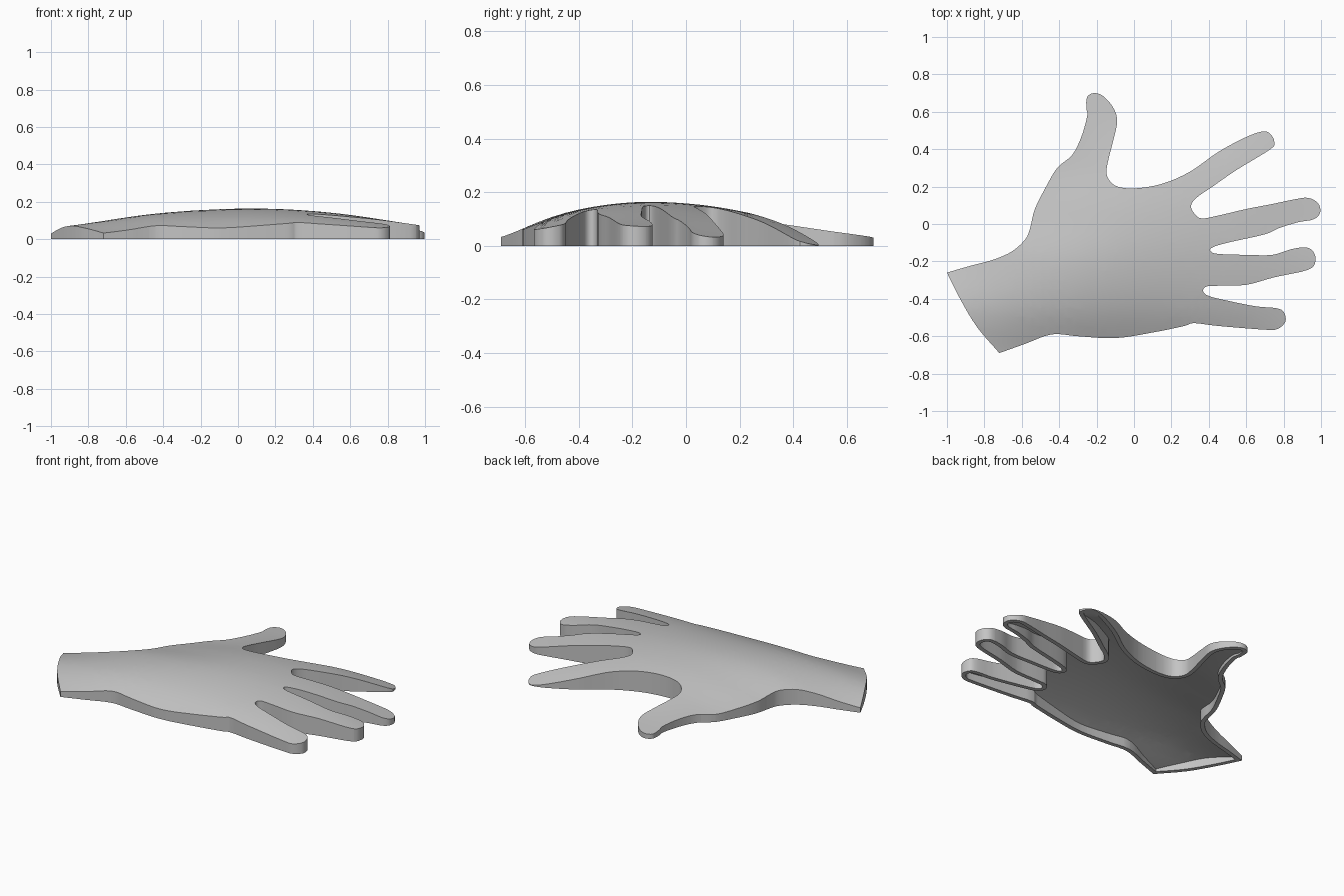
import bpy
import bmesh
from mathutils import Vector

WALL = 0.025      # thickness of the hollow shell
CELL = 0.05       # spacing of the cuts that let the back of the hand curve

default = bpy.data.objects.get("Cube")
if default:
    bpy.data.objects.remove(default, do_unlink=True)

# Outline of the hand, part by part, counter-clockwise
wrist_cut = [(-1, -.26), (-.93, -.4), (-.84, -.55), (-.72, -.69)]
palm_edge = [(-.72, -.69), (-.58, -.64), (-.44, -.59), (-.3, -.6), (-.1, -.61),
             (.1, -.58), (.27, -.545), (.32, -.53)]
little_finger = [(.45, -.545), (.7, -.565), (.77, -.56), (.81, -.52), (.8, -.47),
                 (.76, -.45), (.65, -.44), (.5, -.41), (.4, -.385), (.37, -.36),
                 (.385, -.335)]
ring_finger = [(.45, -.33), (.6, -.325), (.75, -.285), (.93, -.245), (.97, -.2),
               (.96, -.15), (.92, -.125), (.84, -.135), (.74, -.165), (.6, -.165),
               (.45, -.16), (.41, -.145), (.42, -.125)]
middle_finger = [(.5, -.1), (.7, -.055), (.78, -.02), (.88, .01), (.96, .025),
                 (.995, .06), (.985, .11), (.93, .14), (.85, .13), (.73, .105),
                 (.6, .08), (.45, .045), (.36, .03), (.32, .06), (.305, .1)]
index_finger = [(.34, .145), (.42, .2), (.55, .29), (.73, .4), (.75, .44),
                (.73, .48), (.69, .495), (.6, .465), (.45, .385), (.3, .28),
                (.15, .215), (0, .19), (-.1, .205)]
thumb = [(-.145, .26), (-.14, .33), (-.11, .45), (-.09, .55), (-.11, .62),
         (-.16, .68), (-.21, .7), (-.25, .68), (-.255, .62), (-.25, .58),
         (-.28, .47), (-.33, .37), (-.41, .3)]
thumb_side = [(-.47, .2), (-.53, .08), (-.555, -.02), (-.58, -.08), (-.65, -.145),
              (-.75, -.19), (-.88, -.225), (-1, -.26)]

# Height of the domed back: one row per x station, from little finger to thumb
X0, DX, Y0, DY = -1, .5, -.7, .25
dome = [
    [.03, .06, .02, -.01, 0, 0, 0],
    [.03, .115, .127, .08, .035, .02, 0],
    [.02, .122, .162, .15, .105, .055, .025],
    [.025, .107, .14, .132, .09, .012, -.05],
    [.03, .06, .07, .038, 0, -.05, -.1],
]


def cubic(a, b, c, d, t):
    """Smooth curve from b to c."""
    return b + .5 * t * (c - a + t * (2*a - 5*b + 4*c - d + t * (3*(b - c) + d - a)))


def sample(values, s):
    """Smooth value at position s along evenly spaced values."""
    last = len(values) - 1
    s = min(max(s, 0), last)
    i = min(int(s), last - 1)
    first = values[i-1] if i > 0 else 2 * values[0] - values[1]
    end = values[i+2] if i + 2 <= last else 2 * values[last] - values[last-1]
    return cubic(first, values[i], values[i+1], end, s - i)


def height(x, y):
    return sample([sample(row, (y - Y0) / DY) for row in dome], (x - X0) / DX)


def spline(points, steps):
    """Smooth open path through the points, without its last point."""
    pts = [Vector(p) for p in points]
    return [sample(pts, i + k / steps) for i in range(len(pts) - 1) for k in range(steps)]


def inset(path, distance):
    """Path moved inwards, with mitred corners."""
    result = []
    for i, p in enumerate(path):
        d1 = (p - path[i-1]).normalized()
        d2 = (path[(i+1) % len(path)] - p).normalized()
        n1, n2 = Vector((-d1.y, d1.x)), Vector((-d2.y, d2.x))
        n = (n1 + n2).normalized()
        result.append(p + n * distance / max(n.dot(n1), .4))
    return result


def add_skin(target, path, drop):
    """Domed cap over the path with walls down to the ground."""
    bm = bmesh.new()
    ring = [bm.verts.new((p.x, p.y, 0)) for p in path]
    edges = [bm.edges.new((ring[i-1], v)) for i, v in enumerate(ring)]
    bmesh.ops.triangle_fill(bm, edges=edges, use_beauty=True, normal=(0, 0, 1))
    for normal in (Vector((1, 0, 0)), Vector((0, 1, 0))):
        for k in range(-20, 21):
            bmesh.ops.bisect_plane(bm, geom=bm.verts[:] + bm.edges[:] + bm.faces[:],
                                   dist=1e-5, plane_co=normal * (k * CELL + .0013),
                                   plane_no=normal)
    bmesh.ops.triangulate(bm, faces=bm.faces[:])
    for v in bm.verts:
        v.co.z = max(height(v.co.x, v.co.y) - drop, .004)
    border = [e for e in bm.edges if e.is_boundary]
    walls = bmesh.ops.extrude_edge_only(bm, edges=border)
    for v in walls["geom"]:
        if isinstance(v, bmesh.types.BMVert):
            v.co.z = 0
    mesh = bpy.data.meshes.new("skin")
    bm.to_mesh(mesh)
    bm.free()
    target.from_mesh(mesh)
    bpy.data.meshes.remove(mesh)


# Outer skin, hollow inside, and the flat rim that joins them
hand_path = (palm_edge + little_finger + ring_finger + middle_finger
             + index_finger + thumb + thumb_side)
outline = spline(wrist_cut, 4) + spline(hand_path, 4)
shell = bmesh.new()
add_skin(shell, outline, 0)
add_skin(shell, inset(outline, WALL), WALL)
rim = [e for e in shell.edges if e.is_boundary]
bmesh.ops.triangle_fill(shell, edges=rim, use_beauty=True, normal=(0, 0, -1))
bmesh.ops.recalc_face_normals(shell, faces=shell.faces[:])

mesh = bpy.data.meshes.new("hand_shell")
shell.to_mesh(mesh)
shell.free()
hand = bpy.data.objects.new("hand_shell", mesh)
bpy.context.collection.objects.link(hand)

# Plain grey
grey = bpy.data.materials.new("plain_grey")
grey.use_nodes = True
grey.diffuse_color = (.55, .55, .55, 1)
grey.node_tree.nodes["Principled BSDF"].inputs["Base Color"].default_value = (.55, .55, .55, 1)
mesh.materials.append(grey)

bpy.context.view_layer.objects.active = hand
hand.select_set(True)
bpy.ops.object.shade_smooth_by_angle(angle=.6)
